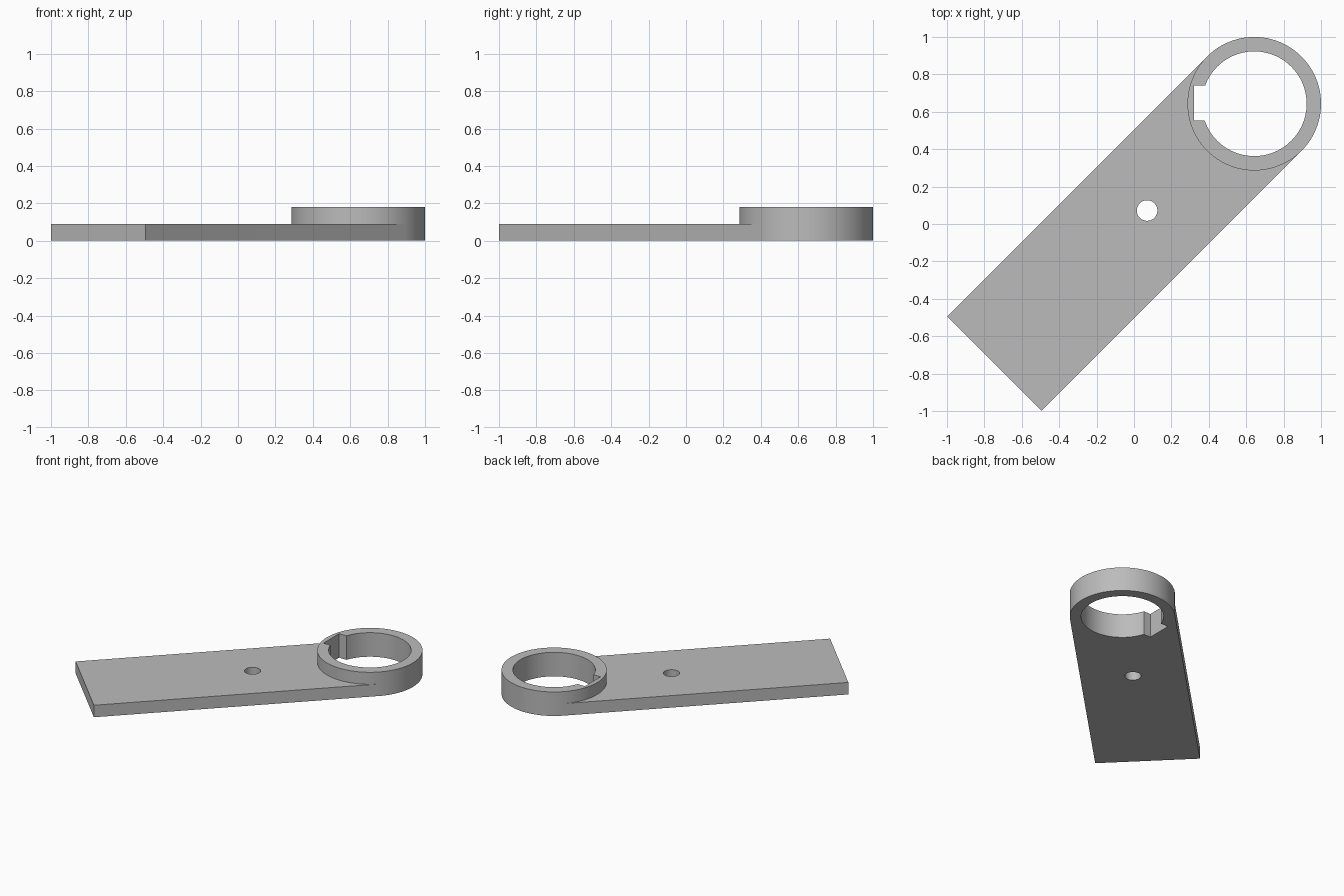
import bpy
import math
from mathutils import Matrix, Vector

cube = bpy.data.objects.get("Cube")
if cube:
    bpy.data.objects.remove(cube)

PLATE_H, RING_H = 0.09, 0.18
OUTER_R, BORE_R, HOLE_R = 0.357, 0.28, 0.055
RING = Vector((0.643, 0.643, 0))
ARM_END = Vector((-0.747, -0.747, 0))
HOLE = Vector((0.07, 0.072, 0))

grey = bpy.data.materials.new("plain grey")
grey.use_nodes = True
grey.diffuse_color = (0.5, 0.5, 0.5, 1)
grey.node_tree.nodes["Principled BSDF"].inputs["Base Color"].default_value = (0.5, 0.5, 0.5, 1)


def finish(name):
    ob = bpy.context.object
    ob.name = name
    ob.data.materials.append(grey)
    return ob


def cylinder(name, centre, radius, z0, z1, sides=96):
    bpy.ops.mesh.primitive_cylinder_add(
        vertices=sides, radius=radius, depth=z1 - z0,
        location=(centre.x, centre.y, (z0 + z1) / 2))
    return finish(name)


def box(name, centre, size, z0, z1, angle=0):
    bpy.ops.mesh.primitive_cube_add(size=1)
    ob = finish(name)
    ob.data.transform(Matrix.Diagonal((size[0], size[1], z1 - z0, 1)))
    ob.location = (centre.x, centre.y, (z0 + z1) / 2)
    ob.rotation_euler.z = angle
    return ob


def combine(target, other, operation):
    mod = target.modifiers.new(operation.title(), 'BOOLEAN')
    mod.operation, mod.solver, mod.object = operation, 'EXACT', other
    bpy.context.view_layer.objects.active = target
    bpy.ops.object.modifier_apply(modifier=mod.name)
    bpy.data.objects.remove(other)


# Diagonal arm running tangent into the raised ring
arm_length = (RING - ARM_END).length
lever = box("lever_arm", (RING + ARM_END) / 2, (arm_length, 2 * OUTER_R),
            0, PLATE_H, math.radians(45))
combine(lever, cylinder("ring", RING, OUTER_R, 0, RING_H), 'UNION')

# Shaft bore, its keyway and the small pin hole
combine(lever, cylinder("bore_cutter", RING, BORE_R, -0.1, 0.3), 'DIFFERENCE')
keyway = Vector((0.42, 0.647, 0))
combine(lever, box("keyway_cutter", keyway, (0.2, 0.185), -0.1, 0.3), 'DIFFERENCE')
combine(lever, cylinder("pin_hole_cutter", HOLE, HOLE_R, -0.1, 0.3, 48), 'DIFFERENCE')

# Smooth round walls with crisp rims
bpy.ops.object.select_all(action='DESELECT')
lever.select_set(True)
bpy.context.view_layer.objects.active = lever
bpy.ops.object.shade_smooth_by_angle(angle=math.radians(30))
